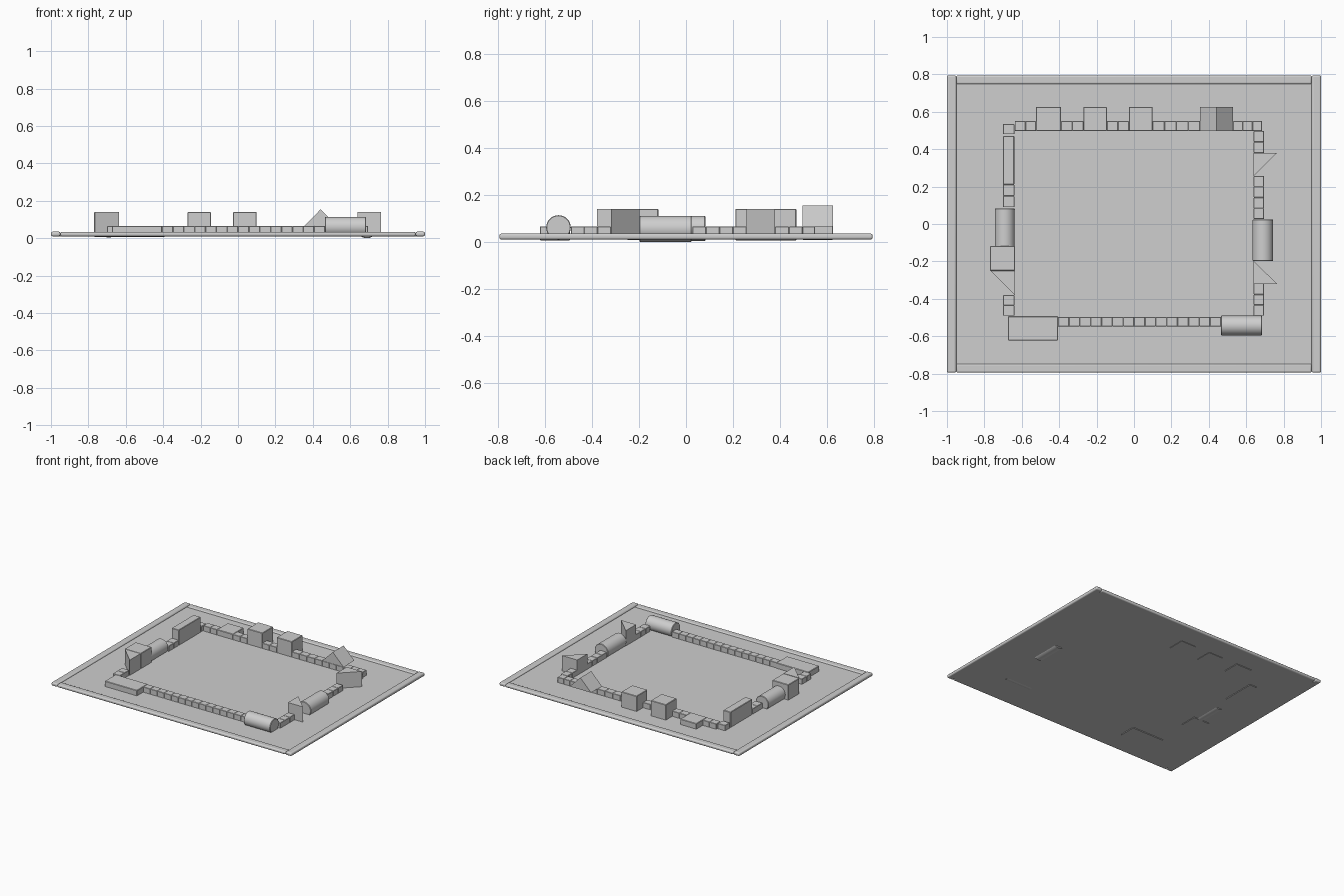
import bpy, bmesh, math
from mathutils import Matrix, Vector

if "Cube" in bpy.data.objects:
    bpy.data.objects.remove(bpy.data.objects["Cube"])

grey = bpy.data.materials.new("light_grey")
grey.diffuse_color = (0.62, 0.62, 0.62, 1)
grey.use_nodes = True
grey.node_tree.nodes["Principled BSDF"].inputs["Base Color"].default_value = grey.diffuse_color


def finish(name, bm, bevel=0.0, segments=1, smooth=False):
    bmesh.ops.recalc_face_normals(bm, faces=bm.faces)
    mesh = bpy.data.meshes.new(name)
    bm.to_mesh(mesh)
    bm.free()
    mesh.materials.append(grey)
    ob = bpy.data.objects.new(name, mesh)
    bpy.context.collection.objects.link(ob)
    if bevel:
        mod = ob.modifiers.new("bevel", 'BEVEL')
        mod.width = bevel
        mod.segments = segments
        mod.limit_method = 'ANGLE'
    if smooth:
        bpy.ops.object.select_all(action='DESELECT')
        ob.select_set(True)
        bpy.context.view_layer.objects.active = ob
        bpy.ops.object.shade_smooth_by_angle(angle=math.radians(40))
    return ob


def add_box(bm, x0, x1, y0, y1, z0, z1):
    m = Matrix.Translation(((x0 + x1) / 2, (y0 + y1) / 2, (z0 + z1) / 2))
    m = m @ Matrix.Diagonal((x1 - x0, y1 - y0, z1 - z0, 1))
    bmesh.ops.create_cube(bm, size=1, matrix=m)


def box(name, *dims, bevel=0.003, segments=1, smooth=False):
    bm = bmesh.new()
    add_box(bm, *dims)
    return finish(name, bm, bevel, segments, smooth)


def prism(name, points, offset):
    """Extrude a flat polygon along an offset."""
    bm = bmesh.new()
    face = bm.faces.new([bm.verts.new(p) for p in points])
    out = bmesh.ops.extrude_face_region(bm, geom=[face])
    verts = [v for v in out["geom"] if isinstance(v, bmesh.types.BMVert)]
    bmesh.ops.translate(bm, verts=verts, vec=Vector(offset))
    return finish(name, bm)


def cylinder(name, centre, radius, length, axis):
    bm = bmesh.new()
    rot = Matrix.Rotation(math.pi / 2, 4, 'Y' if axis == 'x' else 'X')
    bmesh.ops.create_cone(bm, cap_ends=True, segments=32, radius1=radius, radius2=radius,
                          depth=length, matrix=Matrix.Translation(centre) @ rot)
    return finish(name, bm, 0.003, 1, True)


def cube_row(name, start, end, count, lo, hi, axis):
    """Row of small cubes touching each other."""
    bm = bmesh.new()
    step = (end - start) / count
    for i in range(count):
        a, b = start + i * step, start + (i + 1) * step
        if axis == 'x':
            add_box(bm, a, b, lo, hi, 0.018, 0.065)
        else:
            add_box(bm, lo, hi, a, b, 0.018, 0.065)
    return finish(name, bm, 0.002)


# Base board and rounded frame
box("board", -0.97, 0.97, -0.77, 0.77, 0.01, 0.025, bevel=0)
for s, side in ((-1, "left"), (1, "right")):
    x = sorted((s * 0.95, s))
    box(side + "_frame", *x, -0.795, 0.795, 0.01, 0.035, bevel=0.009, segments=3, smooth=True)
for s, side in ((-1, "front"), (1, "back")):
    y = sorted((s * 0.747, s * 0.795))
    box(side + "_frame", -0.95, 0.95, *y, 0.01, 0.033, bevel=0.009, segments=3, smooth=True)

# Back row
BACK = (0.497, 0.55)
for i, (a, b, n) in enumerate([(-0.637, -0.524, 2), (-0.39, -0.27, 2), (-0.145, -0.027, 2),
                               (0.10, 0.353, 4), (0.353, 0.53, 3), (0.53, 0.685, 3)]):
    cube_row(f"back_cubes_{i}", a, b, n, *BACK, 'x')
box("back_low_block", -0.524, -0.39, 0.497, 0.626, 0.007, 0.066)
box("back_tall_block_a", -0.27, -0.145, 0.497, 0.626, 0.008, 0.14)
box("back_tall_block_b", -0.027, 0.10, 0.497, 0.626, 0.008, 0.14)
prism("back_tent_roof", [(0.353, 0.497, 0.065), (0.53, 0.497, 0.065), (0.4415, 0.497, 0.154)],
      (0, 0.129, 0))

# Left column
LEFT = (-0.70, -0.64)
cube_row("left_corner_cube", 0.48, 0.535, 1, *LEFT, 'y')
box("left_long_wall", *LEFT, 0.21, 0.47, 0.006, 0.14)
cube_row("left_cubes_back", 0.09, 0.21, 2, *LEFT, 'y')
cylinder("left_cylinder", (-0.691, -0.02, 0.0575), 0.0535, 0.205, 'y')
box("left_tall_block", -0.77, -0.636, -0.25, -0.118, 0.007, 0.14)
prism("left_wedge", [(-0.765, -0.252, 0.02), (-0.636, -0.252, 0.02), (-0.636, -0.38, 0.02)],
      (0, 0, 0.12))
cube_row("left_cubes_front", -0.49, -0.38, 2, *LEFT, 'y')

# Front row
box("front_low_block", -0.674, -0.406, -0.622, -0.493, 0.006, 0.066)
cube_row("front_cubes", -0.406, 0.465, 15, -0.548, -0.497, 'x')
cylinder("front_cylinder", (0.574, -0.543, 0.061), 0.0525, 0.219, 'x')

# Right column
RIGHT = (0.64, 0.695)
cube_row("right_cubes_back", 0.38, 0.497, 2, *RIGHT, 'y')
prism("right_wedge_back", [(0.64, 0.38, 0.02), (0.765, 0.38, 0.02), (0.64, 0.257, 0.02)],
      (0, 0, 0.12))
cube_row("right_cubes_middle", 0.027, 0.257, 4, *RIGHT, 'y')
cylinder("right_cylinder", (0.689, -0.087, 0.0555), 0.0555, 0.222, 'y')
prism("right_wedge_front", [(0.64, -0.198, 0.02), (0.765, -0.32, 0.02), (0.64, -0.32, 0.02)],
      (0, 0, 0.12))
cube_row("right_cubes_front", -0.49, -0.32, 3, *RIGHT, 'y')
